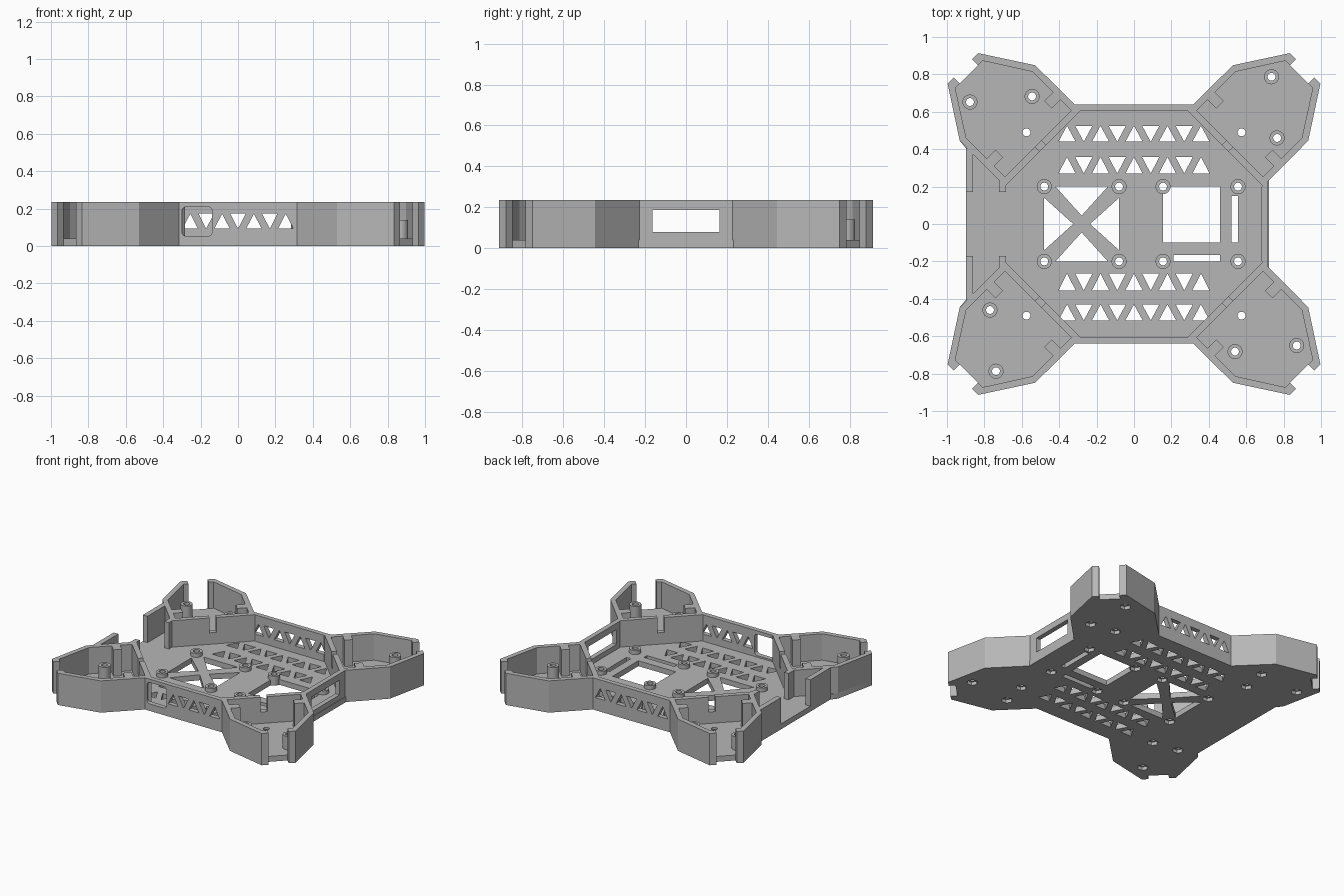
import bpy, bmesh
from math import pi, cos, sin, sqrt, radians
from mathutils import Matrix, Vector

old = bpy.data.objects.get("Cube")
if old:
    bpy.data.objects.remove(old, do_unlink=True)

TOP, FLOOR = 0.235, 0.04      # wall top and floor thickness

grey = bpy.data.materials.new("plain grey plastic")
grey.use_nodes = True
grey.diffuse_color = (0.47, 0.47, 0.47, 1)
grey.node_tree.nodes["Principled BSDF"].inputs["Base Color"].default_value = (0.47, 0.47, 0.47, 1)


def make(name, prisms):
    """Object from prisms: (outline, low, high, matrix)."""
    bm = bmesh.new()
    for pts, low, high, mat in prisms:
        a = [bm.verts.new(mat @ Vector((x, y, low))) for x, y in pts]
        b = [bm.verts.new(mat @ Vector((x, y, high))) for x, y in pts]
        bm.faces.new(a)
        bm.faces.new(b)
        for i in range(len(a)):
            j = (i + 1) % len(a)
            bm.faces.new((a[i], a[j], b[j], b[i]))
    bmesh.ops.recalc_face_normals(bm, faces=bm.faces)
    mesh = bpy.data.meshes.new(name)
    bm.to_mesh(mesh)
    bm.free()
    mesh.materials.append(grey)
    ob = bpy.data.objects.new(name, mesh)
    bpy.context.collection.objects.link(ob)
    return ob


def combine(ob, operation, prisms):
    """Apply a boolean with a temporary helper."""
    helper = make("helper", prisms)
    mod = ob.modifiers.new("shape", 'BOOLEAN')
    mod.operation, mod.solver, mod.object = operation, 'EXACT', helper
    select(ob)
    bpy.ops.object.modifier_apply(modifier=mod.name)
    bpy.data.objects.remove(helper, do_unlink=True)


def select(ob):
    bpy.ops.object.select_all(action='DESELECT')
    ob.select_set(True)
    bpy.context.view_layer.objects.active = ob


def rect(x0, y0, x1, y1):
    return [(x0, y0), (x1, y0), (x1, y1), (x0, y1)]


def ring(x, y, r, n=32):
    return [(x + r * cos(2 * pi * i / n), y + r * sin(2 * pi * i / n)) for i in range(n)]


def rounded(x0, y0, x1, y1, r):
    pts = []
    for k, (x, y) in enumerate(rect(x0 + r, y0 + r, x1 - r, y1 - r)):
        for s in range(5):
            a = pi + k * pi / 2 + s * pi / 8
            pts.append((x + r * cos(a), y + r * sin(a)))
    return pts


def truss(count, pitch, half, low, high):
    """Row of alternating triangles, the first pointing up."""
    row = []
    for i in range(count):
        c = (i - (count - 1) / 2) * pitch
        base, tip = (low, high) if i % 2 == 0 else (high, low)
        row.append([(c - half, base), (c + half, base), (c, tip)])
    return row


ID = Matrix.Identity(4)
UPRIGHT = Matrix.Rotation(pi / 2, 4, 'X')     # outline in x-z, extruded along -y
S, SHIFT = 1 / sqrt(2), 0.0587


def pod_matrix(sx, sy):
    """Pod frame: u runs outward on the diagonal, v across it."""
    return Matrix(((sx * S, sx * S, 0, sx * S * SHIFT),
                   (sy * S, -sy * S, 0, -sy * S * SHIFT),
                   (0, 0, 1, 0), (0, 0, 0, 1)))


CORNERS = [(1, 1), (-1, 1), (-1, -1), (1, -1)]

# Floor outline, going round the four pods
half = [(0.674, -0.287), (0.974, -0.285), (1.236, -0.115), (1.236, -0.069), (1.19, -0.069)]
edge = half + [(u, -v) for u, v in reversed(half)]
outline = []
for sx, sy in CORNERS:
    pts = list(edge)
    if sx < 0:
        pts[-1] = (0.921, 0.2905)
    if sx * sy > 0:
        pts.reverse()
    outline += [(pod_matrix(sx, sy) @ Vector((u, v, 0))).xy for u, v in pts]
base = make("base_floor", [(outline, 0, FLOOR, ID)])

# Floor openings: truss rows, cross bay, open bay and slots
cuts = []
for low, high in ((0.44, 0.525), (0.27, 0.358), (-0.355, -0.265), (-0.515, -0.43)):
    cuts += truss(9, 0.0895, 0.046, low, high)
cx = -0.28
for s in (-1, 1):
    cuts.append([(cx - 0.14, s * 0.2), (cx + 0.14, s * 0.2), (cx, s * 0.045)])
    cuts.append([(cx + s * 0.2, -0.14), (cx + s * 0.2, 0.14), (cx + s * 0.045, 0)])
cuts += [rect(0.155, -0.1, 0.46, 0.2), rect(0.52, -0.1, 0.556, 0.15),
         rect(0.21, -0.2, 0.46, -0.165)]
combine(base, 'DIFFERENCE', [(c, -0.1, 0.1, ID) for c in cuts])

# Screw bosses in the middle, taller posts in the pods
bosses = [(x, y) for x in (-0.48, -0.08, 0.155, 0.556) for y in (-0.2, 0.2)]
posts = [(0.735, 0.787), (0.765, 0.46), (-0.877, 0.652), (-0.545, 0.682),
         (-0.77, -0.46), (-0.738, -0.787), (0.54, -0.682), (0.87, -0.65)]
holes = [(sx * 0.575, sy * 0.49) for sx, sy in CORNERS]
combine(base, 'UNION', [(ring(x, y, 0.04), 0, 0.07, ID) for x, y in bosses]
        + [(ring(x, y, 0.04), 0, 0.14, ID) for x, y in posts])
every = bosses + posts + holes
combine(base, 'DIFFERENCE', [(ring(x, y, 0.021, 24), -0.1, 0.3, ID) for x, y in every])
combine(base, 'DIFFERENCE', [(ring(x, y, 0.038, 6), -0.1, 0.025, ID) for x, y in every])

# Pod walls, inner partition with a cable notch, and retaining tabs
side = half + [(1.19, -0.103), (0.96, -0.25), (0.63, -0.25), (0.63, -0.287)]
notched = [(-0.25, FLOOR), (0.25, FLOOR), (0.25, TOP), (0.023, TOP), (0.023, 0.125),
           (-0.023, 0.125), (-0.023, TOP), (-0.25, TOP)]
ACROSS = Matrix(((0, 0, 1, 0), (1, 0, 0, 0), (0, 1, 0, 0), (0, 0, 0, 1)))
for sx, sy in CORNERS:
    m = pod_matrix(sx, sy)
    tag = ("back" if sy > 0 else "front") + ("_left" if sx > 0 else "_right")
    for s, end in ((1, "a"), (-1, "b")):
        make(f"{tag}_pod_wall_{end}", [([(u, s * v) for u, v in side], FLOOR, TOP, m)])
        make(f"{tag}_pod_tab_{end}",
             [(rect(0.747, s * 0.185, 0.805, s * 0.25), FLOOR, TOP, m)])
    make(f"{tag}_pod_partition", [(notched, 0.63, 0.667, m @ ACROSS)])

# Front and back truss walls
panel = [(-0.315, 0.638), (0.315, 0.638), (0.283, 0.603), (-0.283, 0.603)]
lattice = truss(7, 0.085, 0.041, 0.093, 0.173)
back = make("back_wall", [(panel, FLOOR, TOP, ID)])
combine(back, 'DIFFERENCE', [(t, -0.8, -0.5, UPRIGHT) for t in lattice])
front = make("front_wall", [([(x, -y) for x, y in panel], FLOOR, TOP, ID)])
port = rounded(-0.3, 0.052, -0.138, 0.21, 0.025)
combine(front, 'DIFFERENCE', [(t, 0.5, 0.8, UPRIGHT) for t in lattice[2:] + [port]])

# Side wall with its window
wall = make("left_wall", [([(0.717, -0.235), (0.717, 0.235), (0.682, 0.2), (0.682, -0.2)],
                           FLOOR, TOP, ID)])
combine(wall, 'DIFFERENCE', [(rect(0.6, -0.163, 0.8, 0.163), 0.078, 0.187, ID)])

# Short wall ends beside the open bay
for s, tag in ((1, "back"), (-1, "front")):
    make(f"{tag}_outer_stub", [(rect(-0.898, s * 0.17, -0.86, s * 0.404), FLOOR, TOP, ID)])
    make(f"{tag}_inner_stub", [(rect(-0.721, s * 0.17, -0.685, s * 0.232), FLOOR, TOP, ID)])

select(base)
bpy.ops.object.shade_smooth_by_angle(angle=radians(30))
